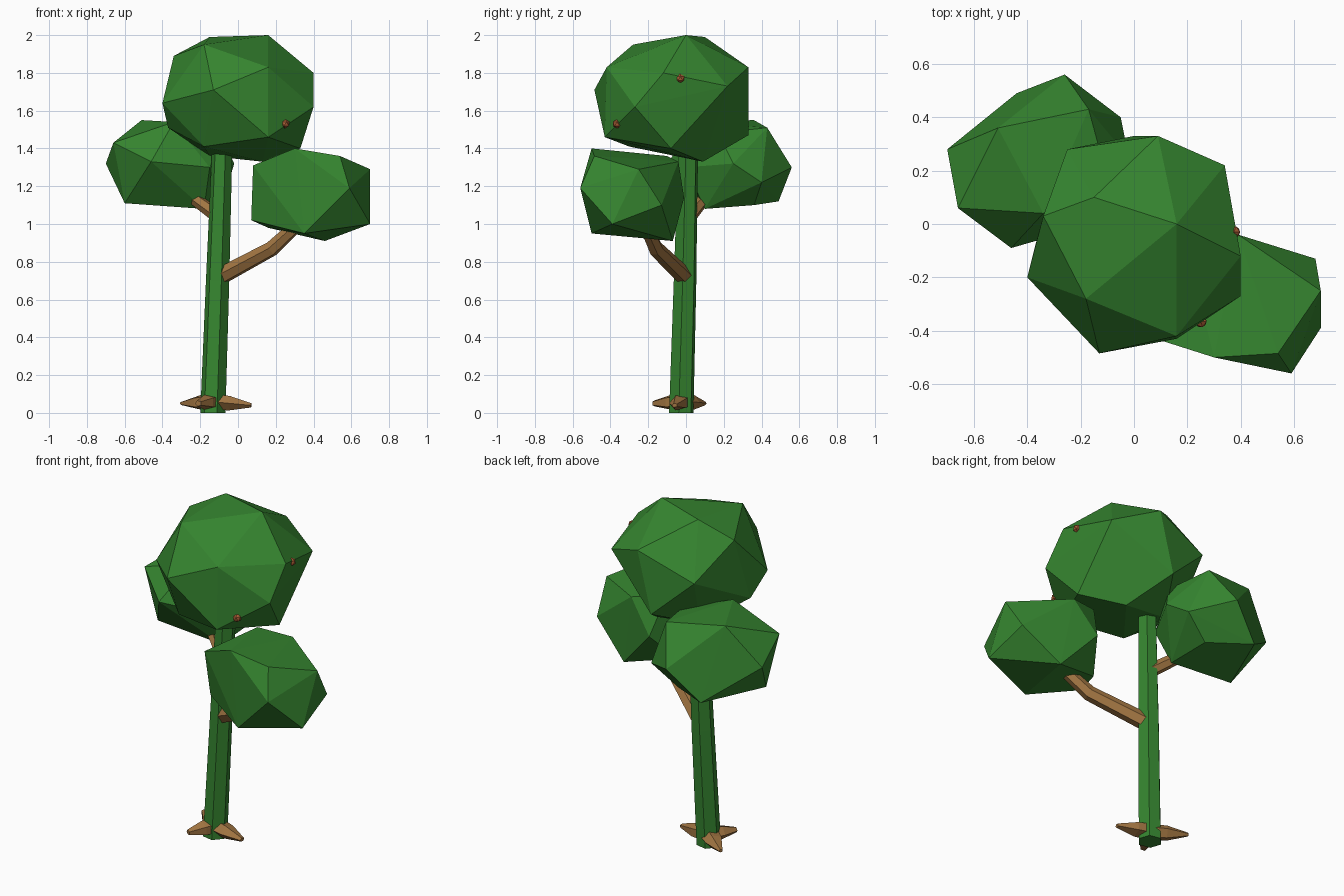
import bpy, bmesh, math
from mathutils import Vector

if "Cube" in bpy.data.objects:
    bpy.data.objects.remove(bpy.data.objects["Cube"])


def material(name, rgb):
    m = bpy.data.materials.new(name)
    m.diffuse_color = (*rgb, 1)
    m.use_nodes = True
    m.node_tree.nodes["Principled BSDF"].inputs["Base Color"].default_value = m.diffuse_color
    return m


GREEN = material("leaf green", (0.036, 0.235, 0.029))
BROWN = material("bark brown", (0.36, 0.18, 0.055))
RUST = material("fruit rust", (0.40, 0.11, 0.035))


def finish(bm, name, mat):
    bmesh.ops.recalc_face_normals(bm, faces=bm.faces)
    me = bpy.data.meshes.new(name)
    bm.to_mesh(me)
    bm.free()
    me.materials.append(mat)
    ob = bpy.data.objects.new(name, me)
    bpy.context.collection.objects.link(ob)
    return ob


def hull(name, corners, mat):
    """Faceted convex lump around a few corner points."""
    bm = bmesh.new()
    for c in corners:
        bm.verts.new(c)
    res = bmesh.ops.convex_hull(bm, input=bm.verts)
    loose = [v for v in bm.verts if not v.link_faces]
    bmesh.ops.delete(bm, geom=loose, context='VERTS')
    return finish(bm, name, mat)


def limb(name, path, radii, mat, sides=6, axis=None, squash=1.0, turn=0.0):
    """Faceted tube along a path; axis fixes the ring direction."""
    bm = bmesh.new()
    pts = [Vector(p) for p in path]
    rings = []
    for i, (p, r) in enumerate(zip(pts, radii)):
        d = axis or (pts[min(i + 1, len(pts) - 1)] - pts[max(i - 1, 0)])
        d = Vector(d).normalized()
        side = d.cross(Vector((0, 0, 1)))
        side = side.normalized() if side.length > 0.01 else Vector((1, 0, 0))
        up = side.cross(d)
        ring = []
        for k in range(sides):
            a = turn + 2 * math.pi * k / sides
            ring.append(bm.verts.new(p + side * r * math.cos(a) + up * r * squash * math.sin(a)))
        rings.append(ring)
    for a, b in zip(rings, rings[1:]):
        for k in range(sides):
            j = (k + 1) % sides
            bm.faces.new((a[k], a[j], b[j], b[k]))
    bm.faces.new(rings[0])
    bm.faces.new(rings[-1])
    return finish(bm, name, mat)


# Trunk: slim leaning prism
limb("trunk", [(-0.133, -0.025, 0), (-0.108, -0.005, 0.7), (-0.085, 0.01, 1.37)],
     [0.068, 0.063, 0.055], GREEN, axis=(0, 0, 1), turn=0.2)

# Branches running into the side crowns
limb("right_branch", [(-0.09, -0.01, 0.725), (0.18, -0.16, 0.87), (0.32, -0.22, 1.0)],
     [0.048, 0.042, 0.035], BROWN)
limb("left_branch", [(-0.09, 0.01, 1.03), (-0.24, 0.10, 1.14), (-0.38, 0.2, 1.28)],
     [0.04, 0.033, 0.025], BROWN)

# Roots: tapering spikes around the foot
for i, (tip, r) in enumerate([((-0.30, 0.10, 0.05), 0.012),
                              ((-0.21, -0.17, 0.05), 0.02),
                              ((0.07, -0.06, 0.04), 0.015)]):
    foot = Vector((-0.133, -0.025, 0.06))
    limb(f"root_{i + 1}", [foot, foot.lerp(Vector(tip), 0.45), tip],
         [0.055, 0.05, r], BROWN, sides=5, squash=0.8)

# Top crown
hull("top_crown", [
    (0.16, 0, 2), (-0.15, 0.10, 1.99), (-0.18, -0.28, 1.95), (-0.13, -0.485, 1.71),
    (0.16, -0.42, 1.83), (0.40, -0.12, 1.80), (0.40, -0.27, 1.62), (-0.40, -0.20, 1.64),
    (-0.34, 0.03, 1.89), (0.34, 0.22, 1.73), (0.09, 0.33, 1.83), (0, 0.33, 1.47),
    (-0.25, 0.28, 1.70), (0.16, -0.43, 1.46), (-0.18, -0.30, 1.41), (-0.37, -0.08, 1.51),
    (0.33, -0.08, 1.40), (0.13, 0.09, 1.33), (-0.15, 0.08, 1.36)], GREEN)

# Right crown
hull("right_crown", [
    (0.59, -0.56, 1.19), (0.30, -0.50, 1.40), (0.54, -0.485, 1.36), (0.70, -0.25, 1.29),
    (0.70, -0.39, 1.0), (0.68, -0.13, 1.10), (0.39, -0.04, 1.33), (0.46, -0.07, 0.91),
    (0.35, -0.50, 0.95), (0.08, -0.43, 1.31), (0.07, -0.36, 1.02), (0.25, -0.01, 1.14),
    (0.20, -0.10, 1.36), (0.16, -0.15, 0.98)], GREEN)

# Left crown
hull("left_crown", [
    (-0.70, 0.28, 1.32), (-0.26, 0.56, 1.30), (-0.51, 0.36, 1.55), (-0.17, 0.43, 1.51),
    (-0.66, 0.06, 1.43), (-0.46, -0.09, 1.33), (-0.60, 0.10, 1.11), (-0.44, 0.49, 1.12),
    (-0.05, 0.40, 1.22), (-0.02, 0.25, 1.32), (-0.18, 0.10, 1.08), (-0.34, 0.04, 1.54),
    (-0.15, 0.0, 1.30), (-0.10, 0.17, 1.48), (-0.20, 0.36, 1.10)], GREEN)

# Tiny fruits barely poking out of the crowns
for i, c in enumerate([(0.25, -0.365, 1.53), (0.375, -0.03, 1.77)]):
    bm = bmesh.new()
    bmesh.ops.create_icosphere(bm, subdivisions=1, radius=0.025)
    bmesh.ops.translate(bm, verts=bm.verts, vec=c)
    finish(bm, f"fruit_{i + 1}", RUST)
